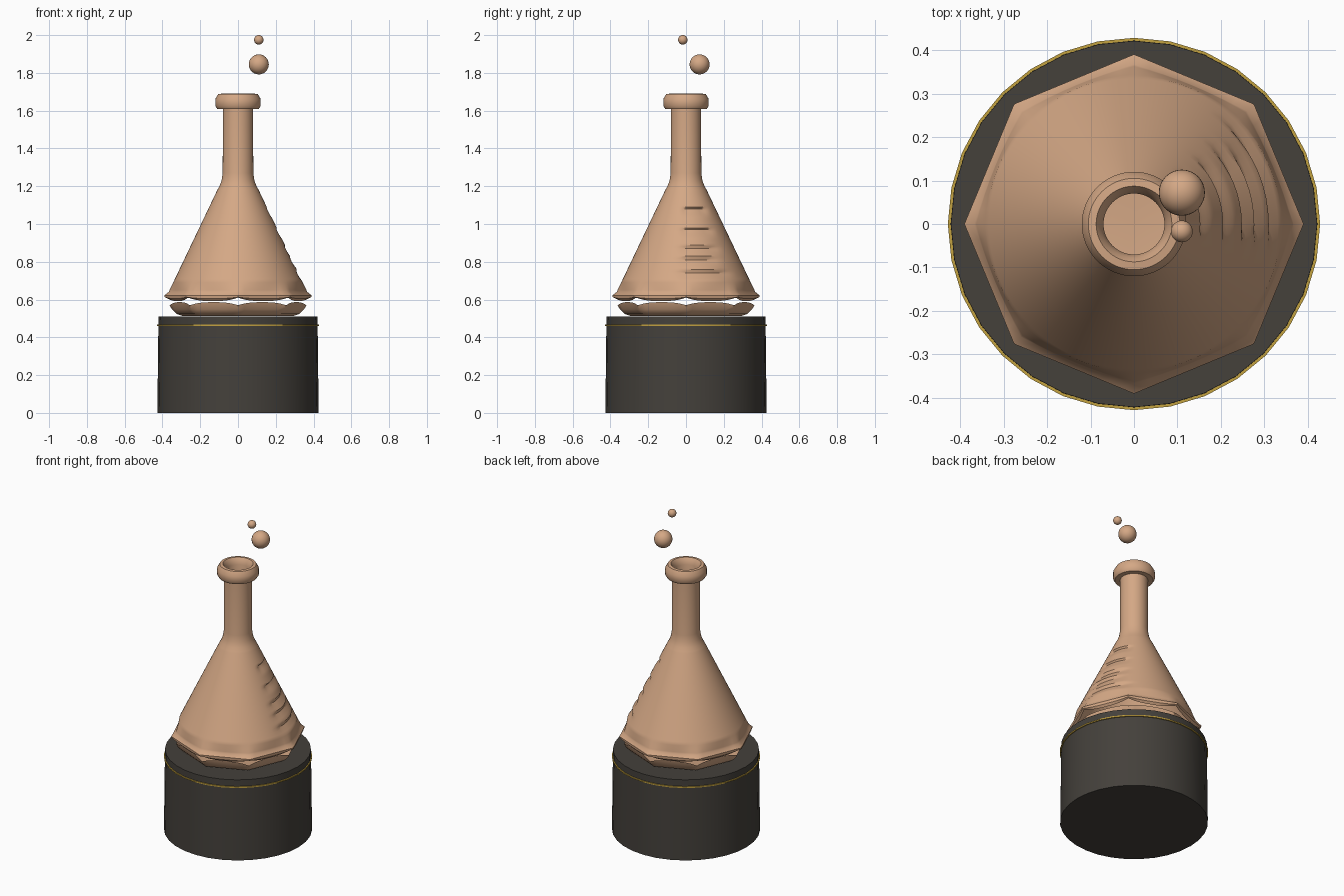
import bpy, bmesh, math

if "Cube" in bpy.data.objects:
    bpy.data.objects.remove(bpy.data.objects["Cube"])

TAU = 2 * math.pi


def material(name, rgb):
    m = bpy.data.materials.new(name)
    m.diffuse_color = (*rgb, 1)
    m.use_nodes = True
    m.node_tree.nodes["Principled BSDF"].inputs["Base Color"].default_value = m.diffuse_color
    return m


TAN = material("warm tan", (0.66, 0.39, 0.235))
DARK = material("dark stone", (0.058, 0.052, 0.044))
GOLD = material("gold", (0.55, 0.36, 0.05))


def loft(name, rows, segs, mat, cap_start=False, cap_end=False, angle=35):
    """rows: functions of theta giving (radius, z), joined ring to ring."""
    bm = bmesh.new()
    rings = []
    for row in rows:
        ring = []
        for i in range(segs):
            t = TAU * i / segs
            r, z = row(t)
            ring.append(bm.verts.new((r * math.cos(t), r * math.sin(t), z)))
        rings.append(ring)
    for a, b in zip(rings, rings[1:]):
        for i in range(segs):
            j = (i + 1) % segs
            bm.faces.new((a[i], a[j], b[j], b[i]))
    if cap_start:
        bm.faces.new(rings[0][::-1])
    if cap_end:
        bm.faces.new(rings[-1])
    me = bpy.data.meshes.new(name)
    bm.to_mesh(me)
    bm.free()
    me.materials.append(mat)
    ob = bpy.data.objects.new(name, me)
    bpy.context.collection.objects.link(ob)
    bpy.context.view_layer.objects.active = ob
    ob.select_set(True)
    bpy.ops.object.shade_smooth_by_angle(angle=math.radians(angle))
    ob.select_set(False)
    return ob


def lathe(name, profile, segs, mat, **kw):
    return loft(name, [lambda t, p=p: p for p in profile], segs, mat, **kw)


# Pedestal and its thin gold band
lathe("pedestal", [(0.427, 0), (0.421, 0.51)], 32, DARK, cap_start=True, cap_end=True)
lathe("gold_band", [(0.42, 0.461), (0.428, 0.461), (0.428, 0.469), (0.42, 0.469)], 32, GOLD)


# Octagonal helpers: 1 at a corner, 0 at the middle of a side
def off_mid(t):
    return abs((t % (TAU / 8)) - TAU / 16) / (TAU / 16)


def octagon(t):
    return math.cos(TAU / 16) / math.cos((t % (TAU / 8)) - TAU / 16)


def mixed(r, blend):
    return lambda t: r * (1 - blend + blend * octagon(t))


# Melted graduation marks: shallow sawtooth steps on the +x +y side
MARKS = [(0.755, 50), (0.825, 40), (0.885, 46), (0.98, 46), (1.09, 48)]


def dent(t, z):
    deg = math.degrees(t)
    deg = deg - 360 if deg > 180 else deg
    d = 0
    for top, reach in MARKS:
        below = top - z
        if 0 <= below < 0.055 and -12 < deg < reach:
            side = min(1, (deg + 12) / 12, (reach - deg) / 14)
            d = max(d, 0.018 * side * min(1, below / 0.012) * (1 - below / 0.055))
    return d


def cone_row(z):
    r = 0.1 + (1.2 - z) * 0.477
    blend = max(0, (0.70 - z) / 0.08)
    return lambda t: (mixed(r, blend)(t) - dent(t, z), z)


# Flask body: scalloped octagonal hem, cone and shoulder into the neck
rows = [lambda t: (0.375 * octagon(t), 0.592 + 0.018 * off_mid(t) ** 3),
        lambda t: (0.388 * octagon(t), 0.605 + 0.008 * off_mid(t) ** 3),
        lambda t: (0.39 * octagon(t), 0.622)]
rows += [cone_row(0.64 + 0.01 * i) for i in range(55)]
profile = [(0.098, 1.2), (0.087, 1.23), (0.081, 1.27), (0.08, 1.61),
           (0.11, 1.61), (0.12, 1.625), (0.12, 1.662), (0.105, 1.688),
           (0.087, 1.69), (0.077, 1.675), (0.07, 1.65), (0.07, 1.24), (0.088, 1.19)]
rows += [lambda t, p=p: p for p in profile]
loft("flask_body", rows, 64, TAN)

# Flask bottom: shallow bowl separated from the hem by the scalloped gap
loft("flask_bottom", [
    lambda t: (0.29 * octagon(t), 0.512),
    lambda t: (0.325 * octagon(t), 0.524),
    lambda t: (0.35 * octagon(t), 0.548),
    lambda t: (0.362 * octagon(t), 0.586 - 0.016 * off_mid(t) ** 3),
], 64, TAN, cap_start=True)

# Floating bubbles
for name, pos, rad in (("large_bubble", (0.11, 0.072, 1.845), 0.053),
                       ("small_bubble", (0.11, -0.017, 1.975), 0.025)):
    bpy.ops.mesh.primitive_uv_sphere_add(segments=32, ring_count=16, radius=rad, location=pos)
    ob = bpy.context.object
    ob.name = name
    ob.data.materials.append(TAN)
    bpy.ops.object.shade_smooth()
    ob.select_set(False)
